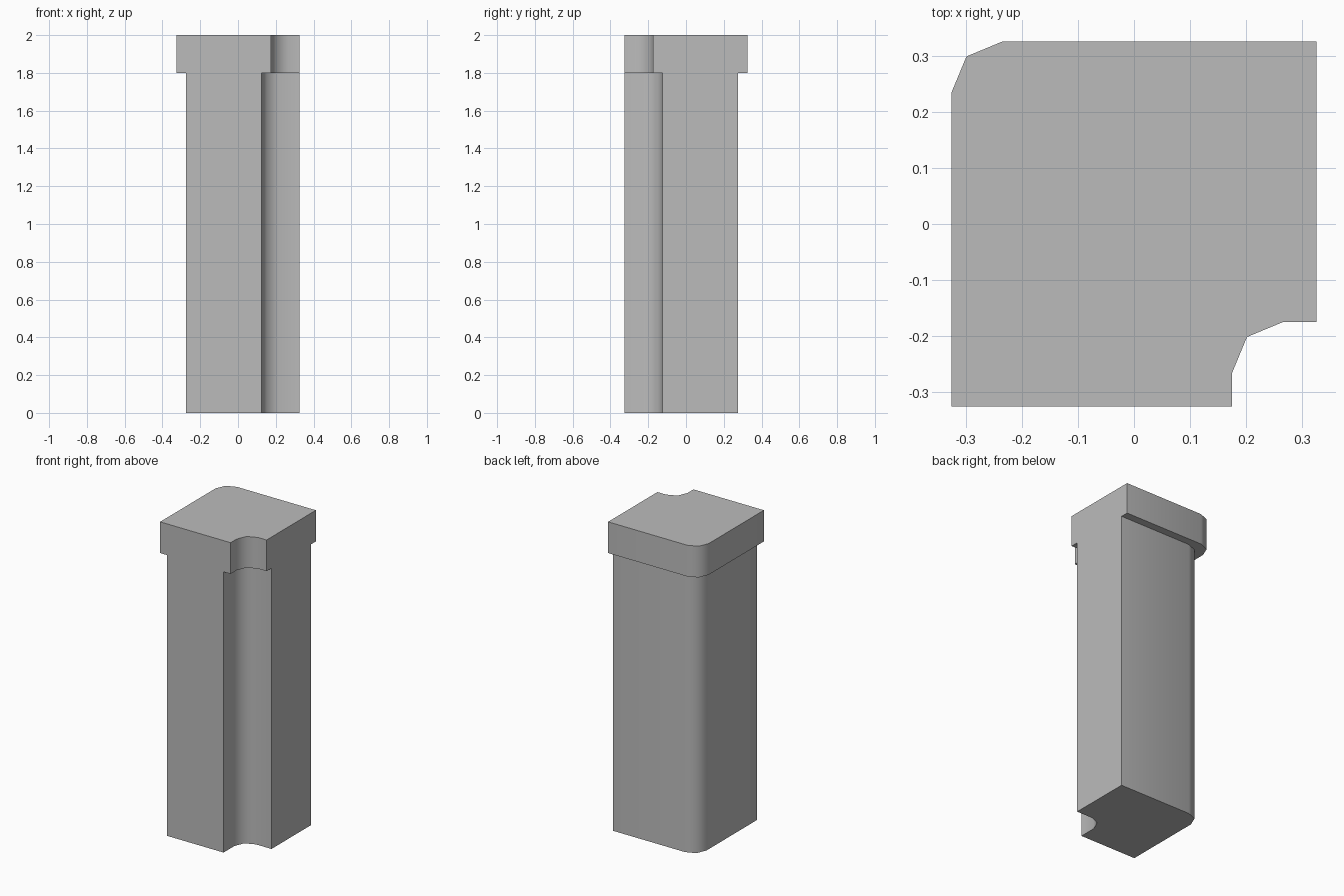
import bpy, math
from mathutils import Vector

default_cube = bpy.data.objects.get("Cube")
if default_cube:
    bpy.data.objects.remove(default_cube, do_unlink=True)

FILLET = 0.09    # radius of the rounded edges
STEPS = 2        # facets in each rounded edge

stone = bpy.data.materials.new("stone_grey")
stone.use_nodes = True
grey = (0.5, 0.5, 0.5, 1)
stone.diffuse_color = grey
stone.node_tree.nodes["Principled BSDF"].inputs["Base Color"].default_value = grey


def fillet(corner, before, after):
    """Arc points that round a right-angled corner."""
    corner = Vector(corner)
    a = (Vector(before) - corner).normalized() * FILLET
    b = (Vector(after) - corner).normalized() * FILLET
    turns = [math.pi / 2 * i / STEPS for i in range(STEPS + 1)]
    return [corner + a * (1 - math.sin(t)) + b * (1 - math.cos(t)) for t in turns]


def notched_block(name, back, notch, bottom, top):
    """Prism with a rounded back corner and a notched front corner."""
    front = 0.325
    inner = (notch, -notch)
    notch_front, notch_side = (notch, -front), (front, -notch)
    back_corner, back_end, front_end = (-back, back), (front, back), (-back, -front)
    outline = [front_end, notch_front]
    outline += fillet(inner, notch_front, notch_side)
    outline += [notch_side, back_end]
    outline += fillet(back_corner, back_end, front_end)

    n = len(outline)
    verts = [(p[0], p[1], z) for z in (bottom, top) for p in outline]
    faces = [tuple(reversed(range(n))), tuple(range(n, 2 * n))]
    faces += [(i, (i + 1) % n, n + (i + 1) % n, n + i) for i in range(n)]
    mesh = bpy.data.meshes.new(name)
    mesh.from_pydata(verts, [], faces)
    mesh.materials.append(stone)
    block = bpy.data.objects.new(name, mesh)
    bpy.context.collection.objects.link(block)

    # Smooth round the fillets, keep the square edges sharp
    bpy.ops.object.select_all(action='DESELECT')
    block.select_set(True)
    bpy.context.view_layer.objects.active = block
    bpy.ops.object.shade_smooth_by_angle(angle=math.radians(60))


# Tall shaft and the wider cap on it
notched_block("pillar_shaft", 0.275, 0.125, 0, 1.8)
notched_block("pillar_cap", 0.325, 0.175, 1.8, 2)
